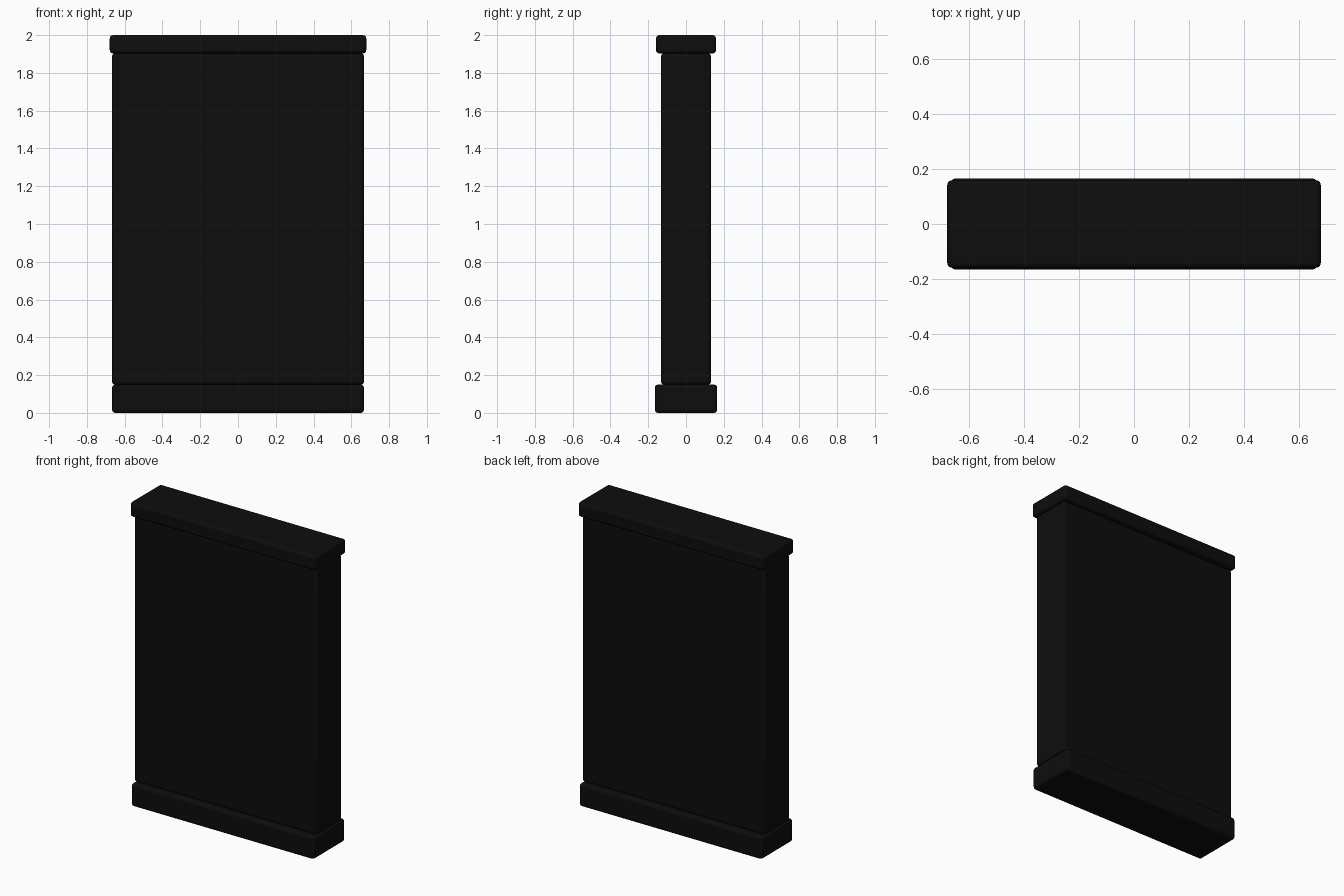
import bpy

if "Cube" in bpy.data.objects:
    bpy.data.objects.remove(bpy.data.objects["Cube"])

# Single near-black finish
black = bpy.data.materials.new("matte_black")
black.diffuse_color = (0.004, 0.004, 0.004, 1)
black.use_nodes = True
black.node_tree.nodes["Principled BSDF"].inputs["Base Color"].default_value = black.diffuse_color


def rounded_box(name, half_x, half_y, z0, z1, bevel):
    """Box between z0 and z1 with softly rounded edges."""
    bpy.ops.mesh.primitive_cube_add(size=1, location=(0, 0, (z0 + z1) / 2))
    ob = bpy.context.object
    ob.name = name
    ob.scale = (2 * half_x, 2 * half_y, z1 - z0)
    bpy.ops.object.transform_apply(location=False, rotation=False, scale=True)
    mod = ob.modifiers.new("rounded_edges", 'BEVEL')
    mod.width = bevel
    mod.segments = 3
    ob.data.materials.append(black)
    bpy.ops.object.shade_smooth_by_angle()
    return ob


# Plinth, tall slab and overhanging cap
rounded_box("base_plinth", 0.667, 0.165, 0.0, 0.15, 0.017)
rounded_box("main_slab", 0.667, 0.132, 0.15, 1.903, 0.015)
rounded_box("top_cap", 0.679, 0.159, 1.903, 2.0, 0.017)
